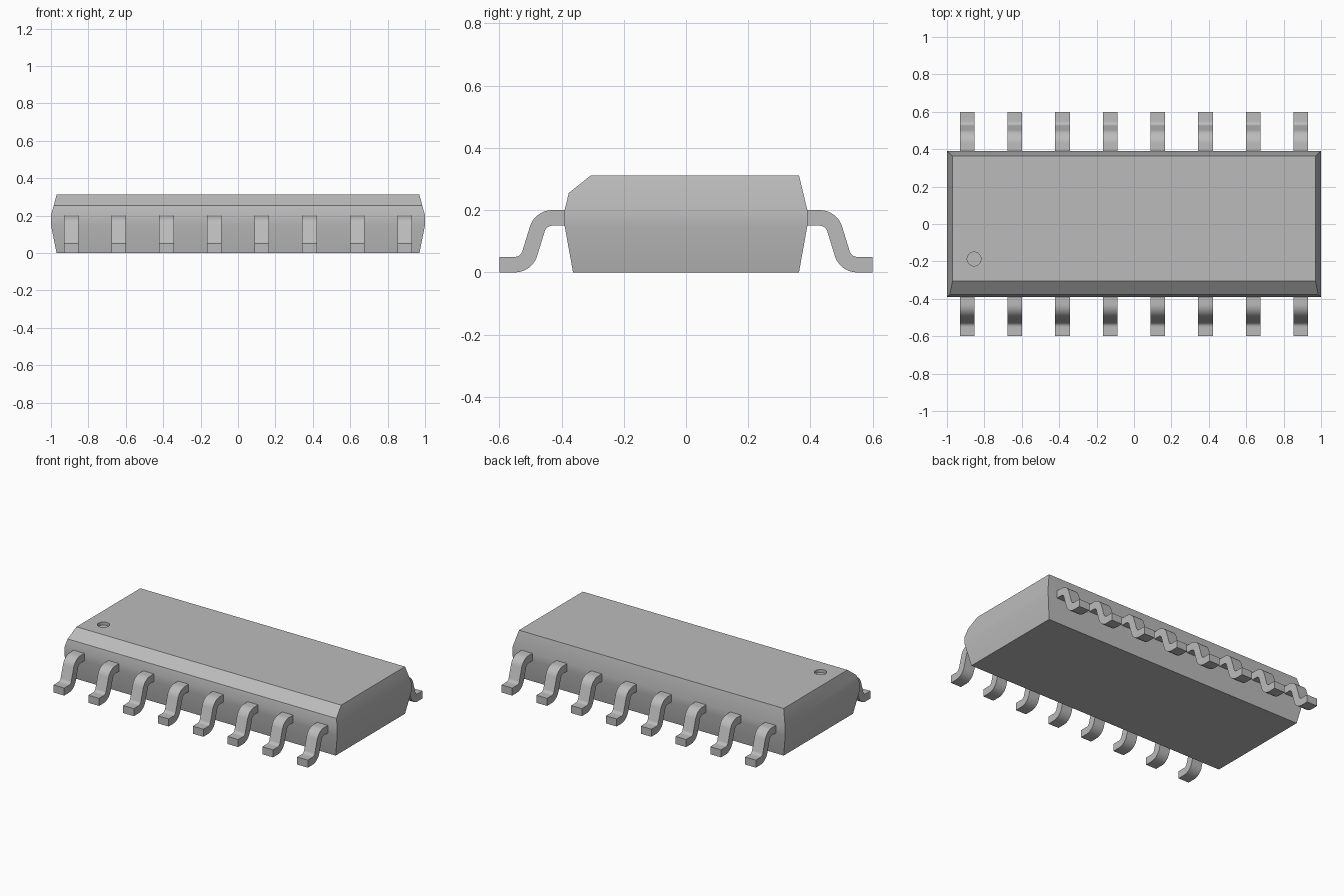
import bpy, bmesh, math
from mathutils import Vector

if "Cube" in bpy.data.objects:
    bpy.data.objects.remove(bpy.data.objects["Cube"])

grey = bpy.data.materials.new("neutral grey")
grey.use_nodes = True
colour = (0.5, 0.5, 0.5, 1)
grey.diffuse_color = colour
grey.node_tree.nodes["Principled BSDF"].inputs["Base Color"].default_value = colour


def finish(name, bm):
    """Turn a bmesh into a grey, smooth-by-angle object."""
    bmesh.ops.recalc_face_normals(bm, faces=bm.faces)
    mesh = bpy.data.meshes.new(name)
    bm.to_mesh(mesh)
    bm.free()
    obj = bpy.data.objects.new(name, mesh)
    bpy.context.collection.objects.link(obj)
    mesh.materials.append(grey)
    bpy.ops.object.select_all(action="DESELECT")
    obj.select_set(True)
    bpy.context.view_layer.objects.active = obj
    bpy.ops.object.shade_smooth_by_angle(angle=math.radians(30))
    return obj


def loft(bm, rings):
    """Skin a list of four-point rings and cap both ends."""
    loops = [[bm.verts.new(p) for p in ring] for ring in rings]
    for a, b in zip(loops, loops[1:]):
        for i in range(4):
            j = (i + 1) % 4
            bm.faces.new((a[i], a[j], b[j], b[i]))
    bm.faces.new(loops[0])
    bm.faces.new(loops[-1])


# Body: tapered block, widest in a band at lead height
bm = bmesh.new()
sections = [(0.97, 0.363, 0), (1, 0.39, 0.15), (1, 0.39, 0.2), (0.97, 0.363, 0.312)]
loft(bm, [[(-x, -y, z), (x, -y, z), (x, y, z), (-x, y, z)] for x, y, z in sections])
# Bevel along the front top edge
cut = bmesh.ops.bisect_plane(bm, geom=bm.verts[:] + bm.edges[:] + bm.faces[:],
                             plane_co=(0, -0.305, 0.312), plane_no=(0, -0.057, 0.072),
                             clear_outer=True)
bmesh.ops.holes_fill(bm, edges=[e for e in bm.edges if e.is_boundary])
body = finish("body", bm)

# Pin one dimple, cut into the top
bm = bmesh.new()
bmesh.ops.create_cone(bm, cap_ends=True, segments=32, radius1=0.037, radius2=0.037, depth=0.04)
bmesh.ops.translate(bm, verts=bm.verts, vec=(-0.855, -0.187, 0.312))
cutter = finish("dimple_cutter", bm)
cutter.hide_render = True
cutter.hide_viewport = True
dimple = body.modifiers.new("dimple", "BOOLEAN")
dimple.operation = "DIFFERENCE"
dimple.solver = "EXACT"
dimple.object = cutter


# Lead profile: shoulder arc, slanted shank, foot arc, as (inner, outer) pairs
def lead_profile():
    turn, steps = math.radians(73), 10
    pairs = [((0.37, 0.15), (0.37, 0.2))]
    for cy, cz, r_low, r_high in ((0.43, 0.125, 0.025, 0.075), (0.55, 0.075, -0.075, -0.025)):
        arc = []
        for i in range(steps + 1):
            a = turn * i / steps
            s, c = math.sin(a), math.cos(a)
            arc.append(((cy + r_low * s, cz + r_low * c), (cy + r_high * s, cz + r_high * c)))
        pairs += arc if r_low > 0 else arc[::-1]
    return pairs + [((0.6, 0), (0.6, 0.05))]


# Gull-wing leads, eight along each long side
profile = lead_profile()
half = 0.039
for side, label in ((-1, "front"), (1, "back")):
    for n in range(8):
        x = (n - 3.5) * 0.255
        bm = bmesh.new()
        loft(bm, [[(x - half, side * ay, az), (x + half, side * ay, az),
                   (x + half, side * by, bz), (x - half, side * by, bz)]
                  for (ay, az), (by, bz) in profile])
        finish(f"{label}_lead_{n + 1}", bm)
